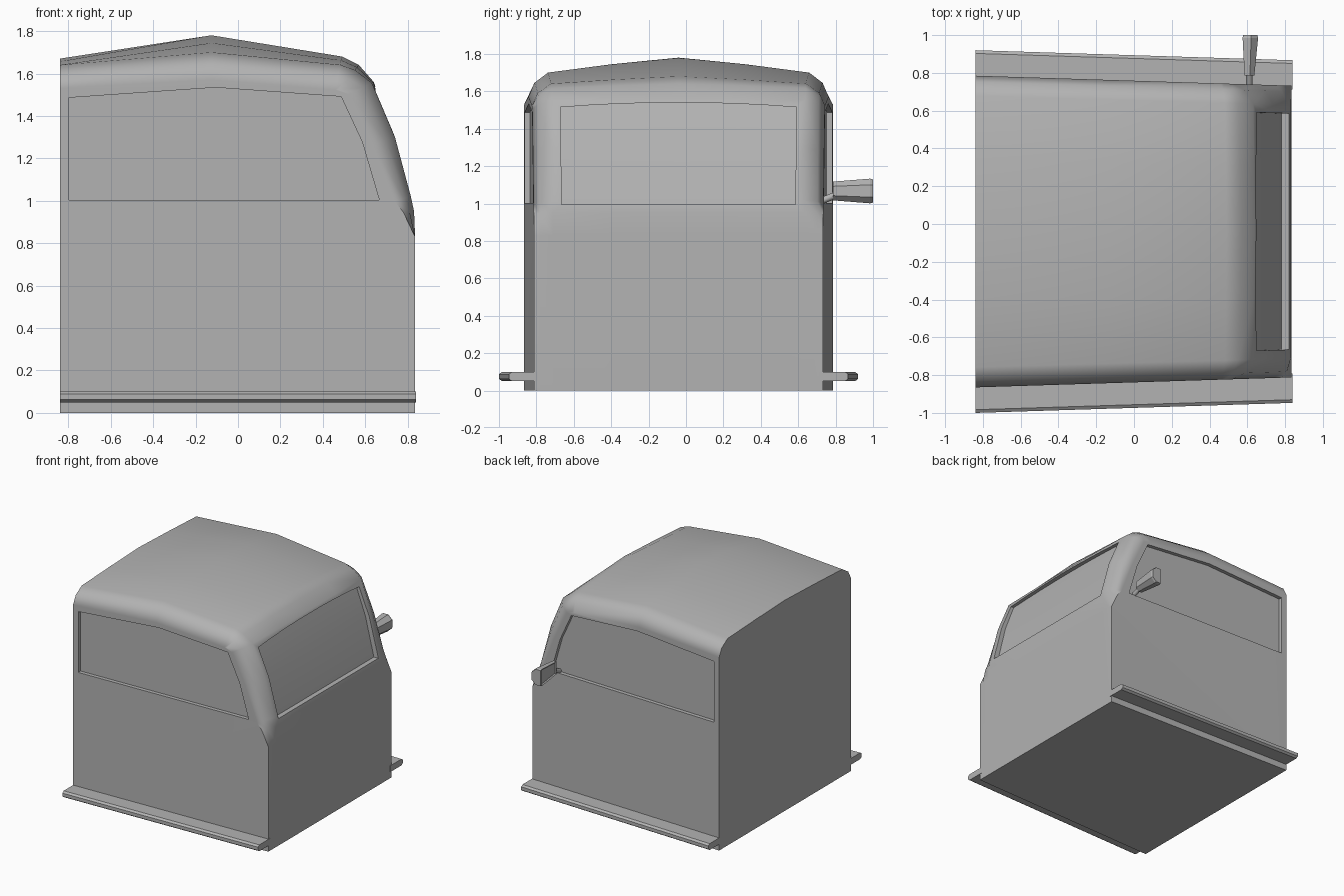
import bpy, bmesh, math
from mathutils import Vector

cube = bpy.data.objects.get("Cube")
if cube:
    bpy.data.objects.remove(cube, do_unlink=True)

grey = bpy.data.materials.new("plain_grey")
grey.use_nodes = True
colour = (0.45, 0.45, 0.45, 1)
grey.diffuse_color = colour
grey.node_tree.nodes["Principled BSDF"].inputs["Base Color"].default_value = colour

MID = -0.04                    # y of the cab's centre plane
REAR, NOSE = -0.84, 0.835


def half_width(x):
    """The cab narrows slightly towards the nose."""
    return 0.7985 - 0.0316 * x


def finish(name, bm):
    bmesh.ops.recalc_face_normals(bm, faces=bm.faces)
    mesh = bpy.data.meshes.new(name)
    bm.to_mesh(mesh)
    bm.free()
    mesh.materials.append(grey)
    ob = bpy.data.objects.new(name, mesh)
    bpy.context.collection.objects.link(ob)
    return ob


def loft(rings):
    """Closed rings of points joined in order, with capped ends."""
    bm = bmesh.new()
    rows = [[bm.verts.new(p) for p in ring] for ring in rings]
    n = len(rows[0])
    for a, b in zip(rows, rows[1:]):
        for i in range(n):
            j = (i + 1) % n
            bm.faces.new((a[i], a[j], b[j], b[i]))
    bm.faces.new(rows[0])
    bm.faces.new(rows[-1])
    return bm


def activate(ob):
    bpy.ops.object.select_all(action='DESELECT')
    ob.select_set(True)
    bpy.context.view_layer.objects.active = ob


def cut(ob, cutter):
    activate(ob)
    mod = ob.modifiers.new("cut", 'BOOLEAN')
    mod.operation = 'DIFFERENCE'
    mod.solver = 'EXACT'
    mod.object = cutter
    bpy.ops.object.modifier_apply(modifier=mod.name)
    bpy.data.objects.remove(cutter, do_unlink=True)


# Cab shell: centre line as x, z, roof crown, edge rounding
STATIONS = [
    (REAR, 1.67, 0.03, 0.11), (-0.125, 1.78, 0.08, 0.13), (0.49, 1.68, 0.04, 0.12),
    (0.57, 1.64, 0.03, 0.12), (0.64, 1.56, 0.01, 0.12), (0.74, 1.3, 0, 0.11),
    (0.815, 1.02, 0, 0.08), (0.83, 0.95, 0, 0.05), (NOSE, 0.83, 0, 0), (NOSE, 0, 0, 0)]
# Across the cab: fraction of half width, share of crown, share of rounding
ACROSS = [(0, 0, 0), (0.45, 0.45, 0), (0.87, 1, 0), (0.96, 1, 0.42), (1, 1, 1)]
columns = [(-t, c, r) for t, c, r in reversed(ACROSS[1:])] + ACROSS

bm = bmesh.new()
rows = []
for i, (x, z, crown, rounding) in enumerate(STATIONS):
    before, after = STATIONS[max(i - 1, 0)], STATIONS[min(i + 1, len(STATIONS) - 1)]
    inward = Vector((after[1] - before[1], 0, before[0] - after[0])).normalized()
    if i < 2:
        inward = Vector((0, 0, -1))
    row = []
    for t, c, r in columns:
        p = Vector((x, 0, z)) + inward * (crown * c + rounding * r)
        p.y = MID + t * half_width(p.x)
        row.append(bm.verts.new(p))
    rows.append(row)
for a, b in zip(rows, rows[1:]):
    for j in range(len(columns) - 1):
        bm.faces.new((a[j], a[j + 1], b[j + 1], b[j]))
right_foot, left_foot = [bm.verts.new((REAR, MID + s * half_width(REAR), 0)) for s in (-1, 1)]
bm.faces.new([r[0] for r in rows] + [right_foot])
bm.faces.new([r[-1] for r in rows] + [left_foot])
bm.faces.new(rows[0] + [left_foot, right_foot])
bm.faces.new(rows[-1] + [left_foot, right_foot])
cab = finish("cab_shell", bm)

# Side window recesses
WINDOW = [(-0.81, 1.5), (-0.12, 1.548), (0.5, 1.505), (0.6, 1.29), (0.68, 0.99), (-0.81, 0.99)]
cx, cz = -0.07, 1.25
for side in (-1, 1):
    rings = []
    for shift, inset in ((0.03, -0.014), (-0.03, 0.014)):
        ring = []
        for x, z in WINDOW:
            px = x - math.copysign(inset, x - cx)
            pz = z - math.copysign(inset, z - cz)
            ring.append((px, MID + side * (half_width(px) + shift), pz))
        rings.append(ring)
    cut(cab, finish("window_cutter", loft(rings)))

# Windscreen recess, following the bent front with an arched top edge
rings = []
for k in range(-4, 5):
    t = k / 4
    top = 1.54 - 0.025 * t * t
    line = [(0.817, 0.995), (0.74, 1.3), (0.74 - (top - 1.3) * 0.385, top)]
    ring = [(x - 0.035, MID + t * (0.625 + 0.01 * (z - 1)), z) for x, z in line]
    ring += [(x + 0.06, MID + t * (0.625 + 0.01 * (z - 1)), z) for x, z in reversed(line)]
    rings.append(ring)
cut(cab, finish("windscreen_cutter", loft(rings)))

activate(cab)
bpy.ops.object.shade_smooth_by_angle(angle=math.radians(38))
weighted = cab.modifiers.new("even_shading", 'WEIGHTED_NORMAL')
weighted.keep_sharp = True

# Running boards with a chamfered outer edge
BOARD = [(-0.02, 0.05), (0.118, 0.05), (0.135, 0.062), (0.135, 0.088), (0.118, 0.1), (-0.02, 0.1)]
for side, name in ((-1, "right_running_board"), (1, "left_running_board")):
    finish(name, loft([[(x, MID + side * (half_width(x) + d), z) for d, z in BOARD]
                       for x in (REAR, NOSE + 0.003)]))

# Mirror housing: flares outwards, chamfered ahead, glass sunk in the back
rings = []
for y, x0, x1, h in ((0.785, 0.585, 0.637, 0.05), (0.985, 0.575, 0.657, 0.066), (1.0, 0.577, 0.653, 0.062)):
    xm = x0 + (x1 - x0) * 0.55
    section = [(x0, -h), (xm, -h), (x1, -h * 0.5), (x1, h * 0.5), (xm, h), (x0, h)]
    rings.append([(x, y, 1.067 + z) for x, z in section])
bm = loft(rings)
bmesh.ops.recalc_face_normals(bm, faces=bm.faces)
back = max((f for f in bm.faces if f.normal.x < -0.9), key=lambda f: f.calc_area())
bmesh.ops.inset_individual(bm, faces=[back], thickness=0.014, depth=-0.008)
finish("mirror_housing", bm)

# Mirror arm
start, end = Vector((0.61, 0.715, 1.01)), Vector((0.61, 0.8, 1.045))
bpy.ops.mesh.primitive_cylinder_add(vertices=10, radius=0.018, depth=(end - start).length,
                                    location=(start + end) / 2)
arm = bpy.context.object
arm.name = "mirror_arm"
arm.rotation_euler = (end - start).to_track_quat('Z', 'Y').to_euler()
arm.data.materials.append(grey)
bpy.ops.object.shade_smooth_by_angle(angle=math.radians(40))
